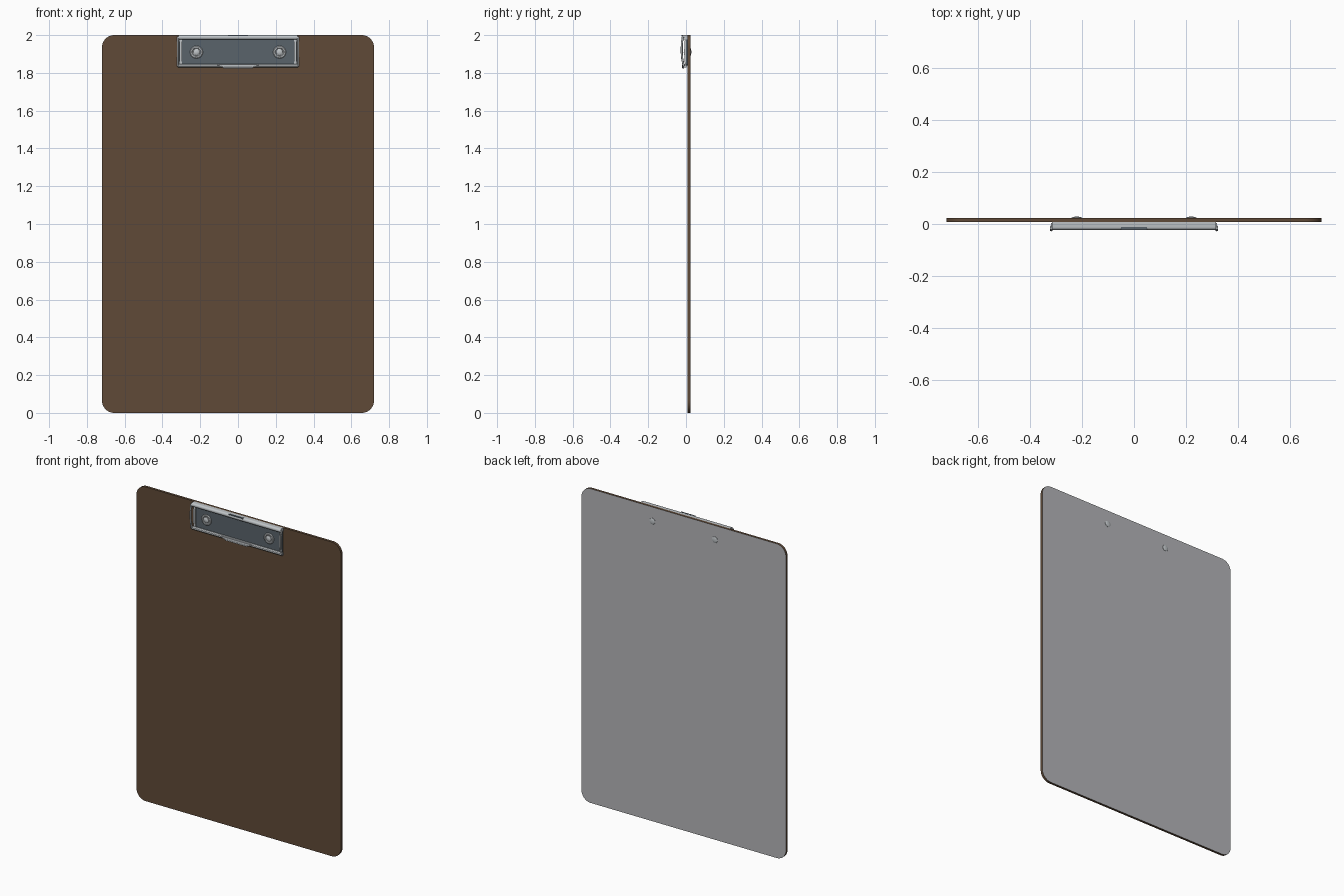
import bpy, bmesh, math
from mathutils import Matrix

if "Cube" in bpy.data.objects:
    bpy.data.objects.remove(bpy.data.objects["Cube"])


def material(name, rgb):
    m = bpy.data.materials.new(name)
    m.diffuse_color = (*rgb, 1)
    m.use_nodes = True
    m.node_tree.nodes["Principled BSDF"].inputs["Base Color"].default_value = m.diffuse_color
    return m


BROWN = material("brown board", (0.115, 0.068, 0.039))
GREY = material("grey backing", (0.46, 0.465, 0.485))
STEEL = material("light steel", (0.52, 0.55, 0.57))
SLATE = material("dark steel", (0.10, 0.125, 0.145))


def finish(name, bm, mats, smooth=True):
    bmesh.ops.recalc_face_normals(bm, faces=bm.faces)
    me = bpy.data.meshes.new(name)
    bm.to_mesh(me)
    bm.free()
    for m in mats:
        me.materials.append(m)
    ob = bpy.data.objects.new(name, me)
    bpy.context.collection.objects.link(ob)
    if smooth:
        bpy.ops.object.select_all(action='DESELECT')
        ob.select_set(True)
        bpy.context.view_layer.objects.active = ob
        bpy.ops.object.shade_smooth_by_angle(angle=math.radians(35))
    return ob


def prism(name, outline, vec, mats, smooth=True):
    """Extrude a flat 3D outline along vec."""
    bm = bmesh.new()
    f = bm.faces.new([bm.verts.new(p) for p in outline])
    r = bmesh.ops.extrude_face_region(bm, geom=[f])
    bmesh.ops.translate(bm, vec=vec, verts=[v for v in r["geom"] if isinstance(v, bmesh.types.BMVert)])
    return finish(name, bm, mats, smooth)


def rounded(x, z0, z1, r, y, n=10):
    pts = []
    for cx, cz, a0 in ((x - r, z1 - r, 0), (r - x, z1 - r, 90), (r - x, z0 + r, 180), (x - r, z0 + r, 270)):
        for i in range(n + 1):
            a = math.radians(a0 + 90 * i / n)
            pts.append((cx + r * math.cos(a), y, cz + r * math.sin(a)))
    return pts


def lathe(name, profile, x, z, mat, n=32):
    """Spin (radius, y) pairs about an axis along y."""
    bm = bmesh.new()
    vs = [bm.verts.new((x + r, y, z)) for r, y in profile]
    es = [bm.edges.new(p) for p in zip(vs, vs[1:])]
    bmesh.ops.spin(bm, geom=vs + es, cent=(x, 0, z), axis=(0, 1, 0), angle=2 * math.pi, steps=n)
    bmesh.ops.remove_doubles(bm, verts=bm.verts, dist=1e-5)
    return finish(name, bm, [mat])


def wire(name, pts, radius, mat, closed=False):
    cu = bpy.data.curves.new(name, 'CURVE')
    cu.dimensions = '3D'
    cu.bevel_depth = radius
    cu.bevel_resolution = 2
    cu.use_fill_caps = True
    sp = cu.splines.new('POLY')
    sp.points.add(len(pts) - 1)
    for p, co in zip(sp.points, pts):
        p.co = (*co, 1)
    sp.use_cyclic_u = closed
    cu.materials.append(mat)
    ob = bpy.data.objects.new(name, cu)
    bpy.context.collection.objects.link(ob)
    bpy.ops.object.select_all(action='DESELECT')
    ob.select_set(True)
    bpy.context.view_layer.objects.active = ob
    bpy.ops.object.convert(target='MESH')
    bpy.ops.object.shade_smooth_by_angle(angle=math.radians(50))


# board with grey backing
board = prism("board", rounded(0.72, 0, 2, 0.065, 0.007), (0, 0.016, 0), [BROWN, GREY])
for p in board.data.polygons:
    p.material_index = 1 if p.normal.y > 0.9 else 0

# flat clip plate
prism("clip_plate", rounded(0.312, 1.84, 1.99, 0.008, 0.007, 3), (0, -0.006, 0), [SLATE])

# rolled hinge rail along the top
rail = [(0.007, 1.978), (-0.012, 1.976)]
rail += [(-0.012 + 0.011 * math.cos(math.radians(a)), 1.988 + 0.012 * math.sin(math.radians(a)))
         for a in range(255, 89, -15)]
rail += [(0.007, 2.0)]
prism("hinge_rail", [(-0.315, y, z) for y, z in rail], (0.63, 0, 0), [STEEL])
# dark slot in the rail
prism("hinge_slot", rounded(0.05, 1.994, 2.0005, 0.001, -0.0225, 1), (0, 0.011, 0), [SLATE], False)

# curved side of the clip lever, seen from the side
side = [(-0.016, 1.992), (-0.021, 1.965), (-0.0225, 1.935), (-0.0225, 1.905),
        (-0.020, 1.875), (-0.015, 1.85), (-0.011, 1.836)]

for s, tag in ((-1, "left"), (1, "right")):
    # upright flange and bowed wire
    prism("side_flange_" + tag, [(s * 0.296, y, z) for y, z in
          ((0.007, 1.845), (0.007, 1.982), (-0.006, 1.982), (-0.010, 1.914), (-0.006, 1.845))],
          (s * 0.014, 0, 0), [STEEL])
    wire("side_wire_" + tag, [(s * 0.318, y, z) for y, z in side], 0.0055, STEEL)
    # rivet: washer, domed head and back button
    x = s * 0.22
    lathe("rivet_washer_" + tag, [(0, -0.001), (0.034, -0.001), (0.034, -0.004), (0.030, -0.007),
          (0.023, -0.007), (0.020, -0.004), (0, -0.004)], x, 1.91, STEEL)
    lathe("rivet_head_" + tag, [(0.018, -0.003), (0.017, -0.007), (0.012, -0.010), (0.006, -0.0115),
          (0, -0.012)], x, 1.91, STEEL)
    lathe("rivet_back_" + tag, [(0.020, 0.022), (0.019, 0.025), (0.014, 0.027), (0.007, 0.028),
          (0, 0.028)], x, 1.91, STEEL)

# gripping bar along the bottom, with thumb tab
prism("grip_bar", [(-0.318, y, z) for y, z in
      ((0.003, 1.829), (0.003, 1.845), (-0.008, 1.847), (-0.015, 1.842), (-0.016, 1.834), (-0.010, 1.828))],
      (0.636, 0, 0), [STEEL])
prism("thumb_tab", [(-0.11, -0.010, 1.845), (-0.075, -0.010, 1.824), (0.075, -0.010, 1.824),
      (0.11, -0.010, 1.845)], (0, -0.009, 0), [STEEL], False)
wire("tab_edge", [(-0.11, -0.018, 1.843), (-0.075, -0.018, 1.828), (0.075, -0.018, 1.828),
     (0.11, -0.018, 1.843)], 0.003, STEEL)
